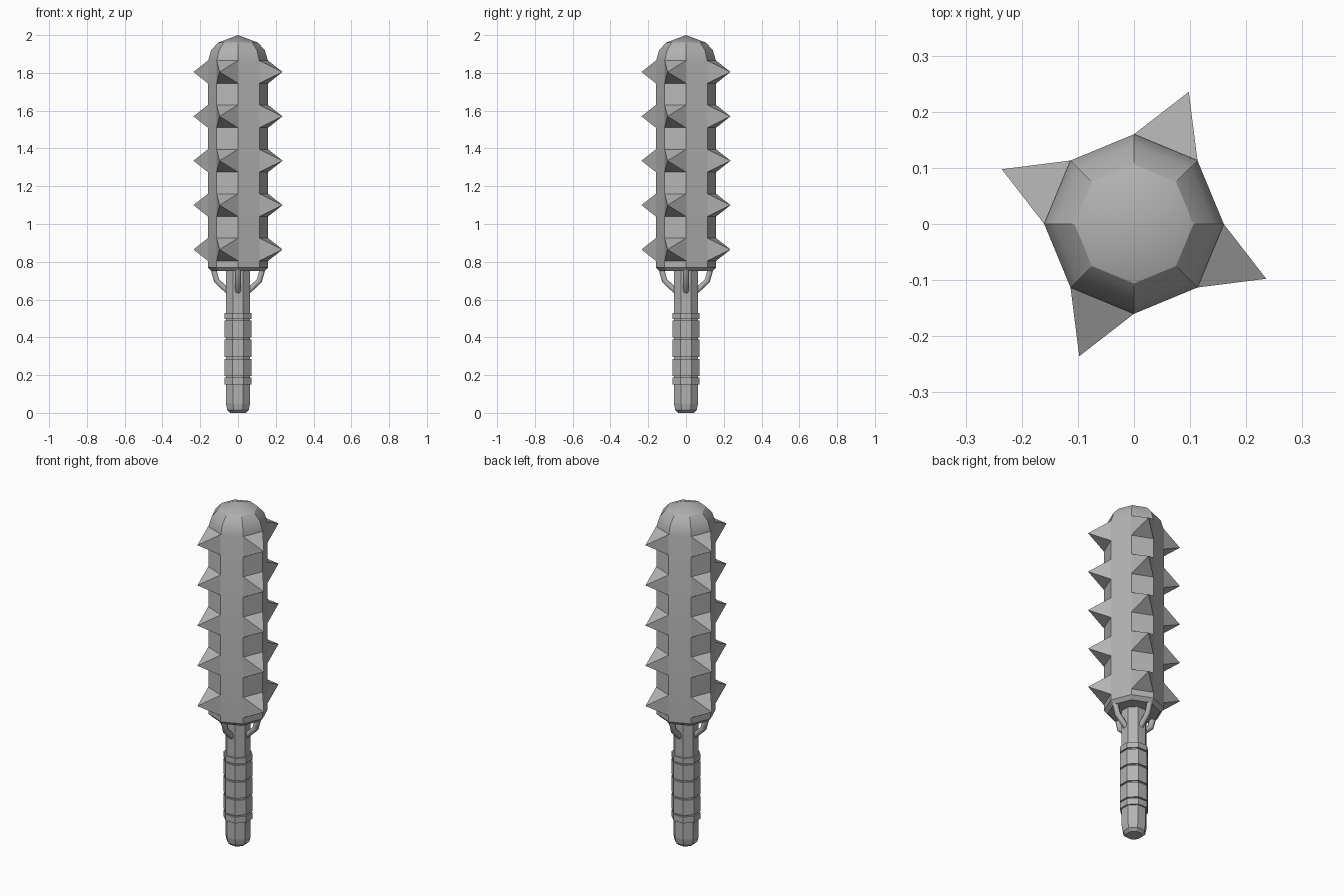
import bpy, bmesh, math
from mathutils import Vector

if "Cube" in bpy.data.objects:
    bpy.data.objects.remove(bpy.data.objects["Cube"])

metal = bpy.data.materials.new("grey_metal")
metal.use_nodes = True
GREY = (0.45, 0.45, 0.45, 1)
metal.diffuse_color = GREY
metal.node_tree.nodes["Principled BSDF"].inputs["Base Color"].default_value = GREY

EIGHTH = math.pi / 4


def polar(radius, angle, z):
    return Vector((radius * math.cos(angle), radius * math.sin(angle), z))


def finish(name, bm, smooth_angle=None):
    bmesh.ops.recalc_face_normals(bm, faces=bm.faces)
    mesh = bpy.data.meshes.new(name)
    bm.to_mesh(mesh)
    bm.free()
    mesh.materials.append(metal)
    obj = bpy.data.objects.new(name, mesh)
    bpy.context.collection.objects.link(obj)
    if smooth_angle:
        bpy.ops.object.select_all(action="DESELECT")
        obj.select_set(True)
        bpy.context.view_layer.objects.active = obj
        bpy.ops.object.shade_smooth_by_angle(angle=math.radians(smooth_angle))
    return obj


def octagon_lathe(name, profile, turn=0.0, smooth_angle=None):
    """Eight-sided solid from (radius, height) points, bottom to top."""
    bm = bmesh.new()
    rings = []
    for r, z in profile:
        if r == 0:
            rings.append([bm.verts.new((0, 0, z))] * 8)
        else:
            rings.append([bm.verts.new(polar(r, turn + i * EIGHTH, z)) for i in range(8)])
    for low, high in zip(rings, rings[1:]):
        for i in range(8):
            j = (i + 1) % 8
            corners = [low[i], low[j], high[j], high[i]]
            bm.faces.new(list(dict.fromkeys(corners)))
    for ring in (rings[0], rings[-1]):
        if ring[0] is not ring[1]:
            bm.faces.new(ring)
    return finish(name, bm, smooth_angle)


# Club head with domed top and chamfered base
BODY_R = 0.16
octagon_lathe("club_head", [(0.14, 0.75), (BODY_R, 0.77), (BODY_R, 1.86), (0.142, 1.92),
                            (0.106, 1.96), (0, 2.0)], smooth_angle=26)

# Pyramid spikes on every second side of the head
for side in range(4):
    start = -EIGHTH + side * 2 * EIGHTH
    bm = bmesh.new()
    for row in range(5):
        z = 0.865 + row * 0.235
        base = [bm.verts.new(polar(BODY_R, start + a * EIGHTH, z + h))
                for a, h in ((0, -0.06), (1, -0.06), (1, 0.06), (0, 0.06))]
        tip = bm.verts.new(polar(0.255, start + EIGHTH / 2, z))
        for i in range(4):
            bm.faces.new((base[i], base[(i + 1) % 4], tip))
        bm.faces.new(base)
    finish(f"spike_column_{side + 1}", bm)

# Handle with rounded butt
HALF = EIGHTH / 2
octagon_lathe("handle", [(0.045, 0), (0.062, 0.015), (0.069, 0.05), (0.069, 0.76)], HALF)

# Grip bands around the handle
for i, (low, high) in enumerate([(0.15, 0.187), (0.195, 0.285), (0.295, 0.388),
                                 (0.398, 0.488), (0.497, 0.53)]):
    octagon_lathe(f"grip_band_{i + 1}", [(0.078, low), (0.078, high)], HALF)

# Bent braces joining the handle to the head
for i in range(4):
    curve = bpy.data.curves.new(f"brace_{i + 1}", "CURVE")
    curve.dimensions = "3D"
    curve.bevel_depth = 0.017
    curve.bevel_resolution = 1
    curve.use_fill_caps = True
    path = [(0.13, 0.76), (0.113, 0.70), (0.055, 0.645)]
    spline = curve.splines.new("POLY")
    spline.points.add(len(path) - 1)
    for point, (r, z) in zip(spline.points, path):
        point.co = (*polar(r, i * math.pi / 2, z), 1)
    curve.materials.append(metal)
    brace = bpy.data.objects.new(f"brace_{i + 1}", curve)
    bpy.context.collection.objects.link(brace)
